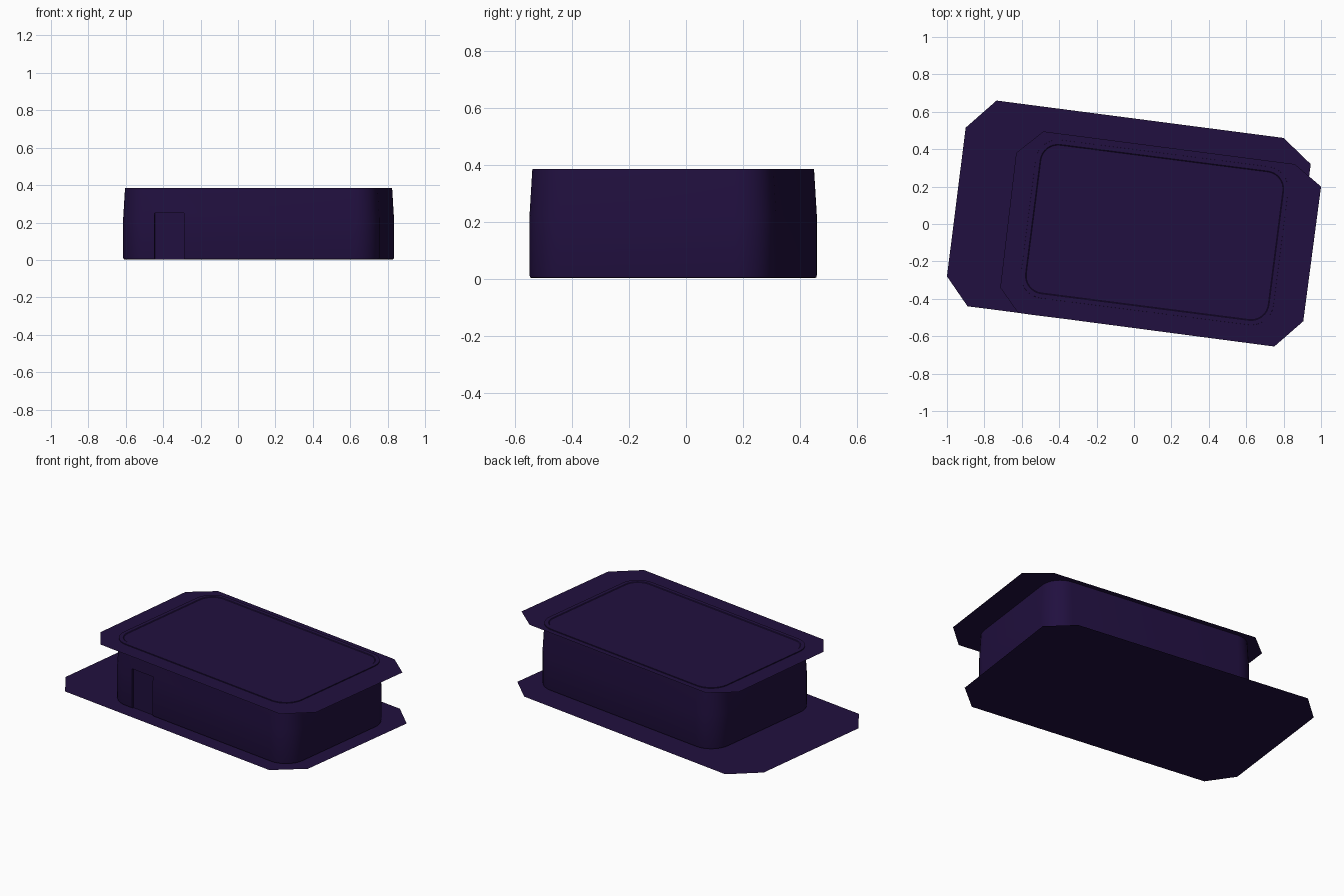
import bpy, bmesh
from math import sin, cos, pi, radians
from mathutils import Matrix, Vector

if "Cube" in bpy.data.objects:
    bpy.data.objects.remove(bpy.data.objects["Cube"])

mat = bpy.data.materials.new("dark_purple")
mat.diffuse_color = (0.015, 0.005, 0.05, 1)
mat.use_nodes = True
mat.node_tree.nodes["Principled BSDF"].inputs["Base Color"].default_value = mat.diffuse_color
TURN = Matrix.Rotation(radians(-7.3), 4, 'Z')


def finish(name, bm):
    bmesh.ops.recalc_face_normals(bm, faces=bm.faces)
    me = bpy.data.meshes.new(name)
    bm.to_mesh(me)
    bm.free()
    me.materials.append(mat)
    ob = bpy.data.objects.new(name, me)
    bpy.context.collection.objects.link(ob)
    return ob


def sheet(name, pts, z):
    bm = bmesh.new()
    f = bm.faces.new([bm.verts.new((x, y, z)) for x, y in pts])
    bmesh.ops.triangulate(bm, faces=[f])
    ob = finish(name, bm)
    if ob.data.polygons[0].normal.z < 0:
        ob.data.flip_normals()
    return ob


# Flat bottom sheet: chamfered rectangle with a notch in its front edge
sheet("bottom_sheet", [
    (-.735, .66), (-.90, .515), (-1, -.28), (-.89, -.44), (-.81, -.45),
    (-.794, -.33), (-.56, -.36), (-.58, -.48), (.665, -.64), (.835, -.50),
    (.945, .32), (.80, .46)], 0)

# Smaller top sheet of the same shape
sheet("top_sheet", [
    (-.485, .495), (-.63, .38), (-.715, -.34), (-.62, -.475), (-.55, -.485),
    (-.535, -.39), (-.335, -.415), (-.35, -.51), (.75, -.655), (.905, -.52),
    (1, .2), (.86, .32)], .38)


# Box body: rounded rectangle loops following a profile of (inset, height)
def ring(bm, inset, z, a=.56, b=.306, r=.13, n=8):
    vs = []
    for k, (sx, sy) in enumerate([(1, 1), (-1, 1), (-1, -1), (1, -1)]):
        for i in range(n + 1):
            t = (k + i / n) * pi / 2
            p = Vector((sx * a + (r - inset) * cos(t), sy * b + (r - inset) * sin(t), z))
            vs.append(bm.verts.new(TURN @ p + Vector((.11, -.045, 0))))
    return vs


bm = bmesh.new()
profile = [(.008, .002), (.002, .005), (0, .012), (0, .22), (.01, .385),
           (.034, .385), (.038, .382)]
loops = [ring(bm, i, z) for i, z in profile]
for lo, hi in zip(loops, loops[1:]):
    for j in range(len(lo)):
        k = (j + 1) % len(lo)
        bm.faces.new((lo[j], lo[k], hi[k], hi[j]))
bm.faces.new(loops[0][::-1])
bm.faces.new(loops[-1])
box = finish("box_body", bm)

# Shallow recess in the front wall, under the notch
bm = bmesh.new()
bmesh.ops.create_cube(bm, size=1, matrix=Matrix.Translation((.11, -.045, 0)) @ TURN
                      @ Matrix.Translation((-.425, -.436, .1)) @ Matrix.Diagonal((.16, .03, .3, 1)))
cutter = finish("recess_cutter", bm)
cutter.hide_render = True
cutter.hide_set(True)
mod = box.modifiers.new("recess", 'BOOLEAN')
mod.operation = 'DIFFERENCE'
mod.object = cutter
bpy.context.view_layer.objects.active = box
box.select_set(True)
bpy.ops.object.modifier_apply(modifier="recess")
bpy.data.objects.remove(cutter)
bpy.ops.object.shade_smooth_by_angle(angle=radians(30))
